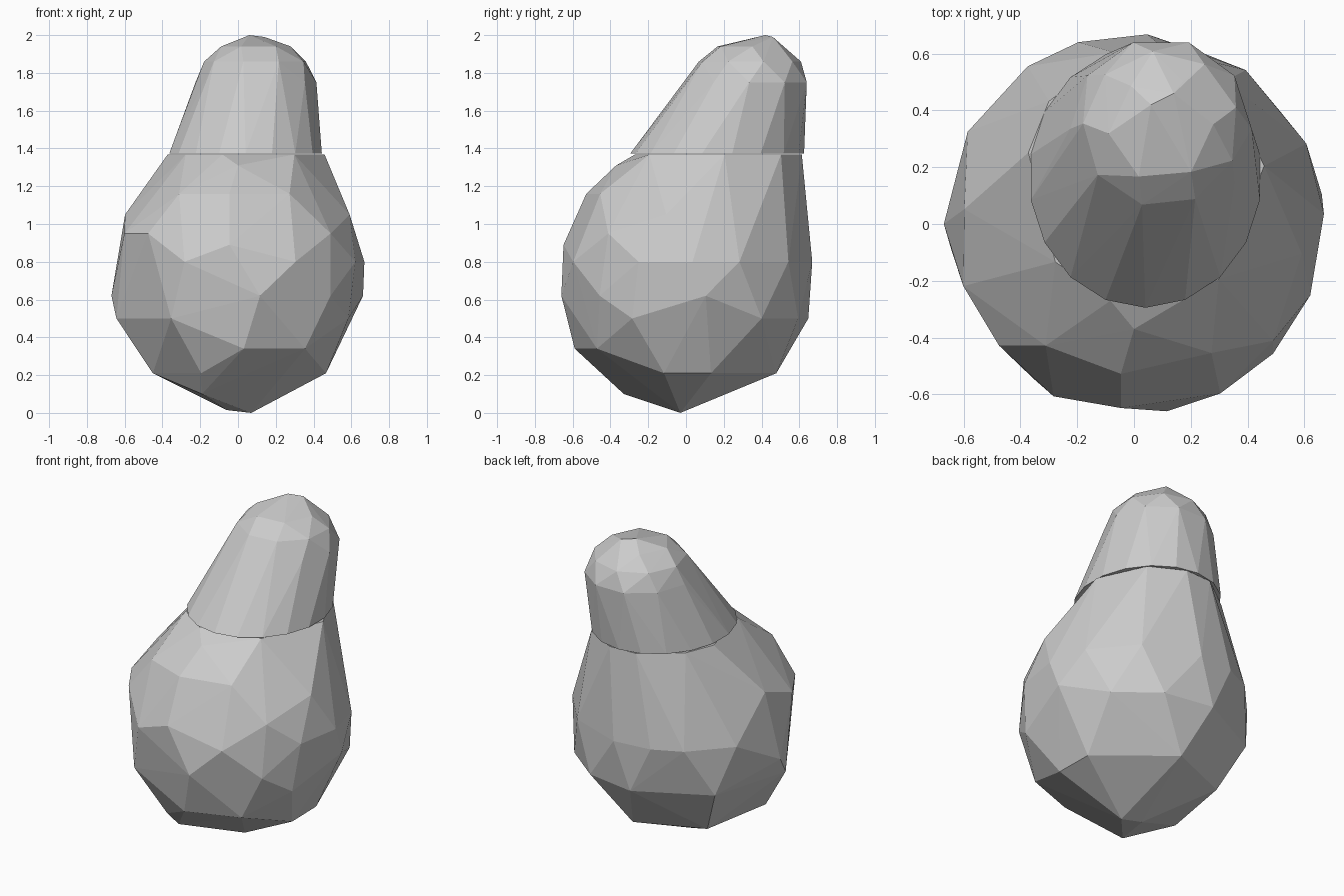
import bpy
import bmesh
from math import cos, sin, radians

cube = bpy.data.objects.get("Cube")
if cube:
    bpy.data.objects.remove(cube, do_unlink=True)

stone = bpy.data.materials.new("plain_grey")
stone.use_nodes = True
grey = (0.6, 0.6, 0.6, 1)
stone.diffuse_color = grey
stone.node_tree.nodes["Principled BSDF"].inputs["Base Color"].default_value = grey


def ring(center, radii, z, degrees):
    """Points at the given bearings on a level ellipse."""
    return [(center[0] + radii[0] * cos(radians(a)),
             center[1] + radii[1] * sin(radians(a)), z) for a in degrees]


def faceted_hull(name, points):
    """Wrap the points in a flat-faced convex skin."""
    bm = bmesh.new()
    for point in points:
        bm.verts.new(point)
    result = bmesh.ops.convex_hull(bm, input=bm.verts)
    spare = {e for e in result["geom_interior"] + result["geom_unused"]
             if isinstance(e, bmesh.types.BMVert)}
    bmesh.ops.delete(bm, geom=list(spare), context="VERTS")
    bmesh.ops.recalc_face_normals(bm, faces=bm.faces)
    mesh = bpy.data.meshes.new(name)
    bm.to_mesh(mesh)
    bm.free()
    mesh.materials.append(stone)
    obj = bpy.data.objects.new(name, mesh)
    bpy.context.collection.objects.link(obj)
    return obj


# Round lower body: irregular chipped rings (height, radius, bearings)
middle = (0, 0)
rim_center = (0.04, 0.165)
body = [(0.07, -0.03, 0.0), (-0.06, 0.0, 0.015)]
for z, radius, bearings in (
        (0.10, 0.38, (240,)),
        (0.21, 0.48, (16, 85, 140, 200, 246, 346)),
        (0.34, 0.59, (273, 307)),
        (0.50, 0.65, (38, 66, 95, 140, 188, 237, 334)),
        (0.62, 0.67, (9, 180, 280, 317)),
        (0.80, 0.67, (3, 25, 54, 86, 107, 124, 151, 245, 297, 338)),
        (0.89, 0.65, (266,)),
        (0.95, 0.64, (200, 222, 320)),
        (1.05, 0.60, (175, 350)),
        (1.16, 0.53, (234, 265, 301)),
        (1.31, 0.37, (270,))):
    body += ring(middle, (radius, radius), z, bearings)
body += ring(rim_center, (0.42, 0.455), 1.368,
             (5, 48, 80, 105, 144, 169, 221, 253, 308))
faceted_hull("lower_body", body)

# Leaning upper knob: wide oval base drawn up to a small rounded cap
cap_center = (0.095, 0.335)
knob = ring(rim_center, (0.41, 0.46), 1.373, range(10, 370, 20))
for z, radius, bearings in (
        (1.75, 0.32, range(0, 360, 36)),
        (1.86, 0.275, range(16, 376, 40)),
        (1.94, 0.185, range(5, 365, 60))):
    knob += ring(cap_center, (radius, radius), z, bearings)
knob += [(0.06, 0.42, 2.0), (0.14, 0.46, 1.99)]
faceted_hull("upper_knob", knob)
